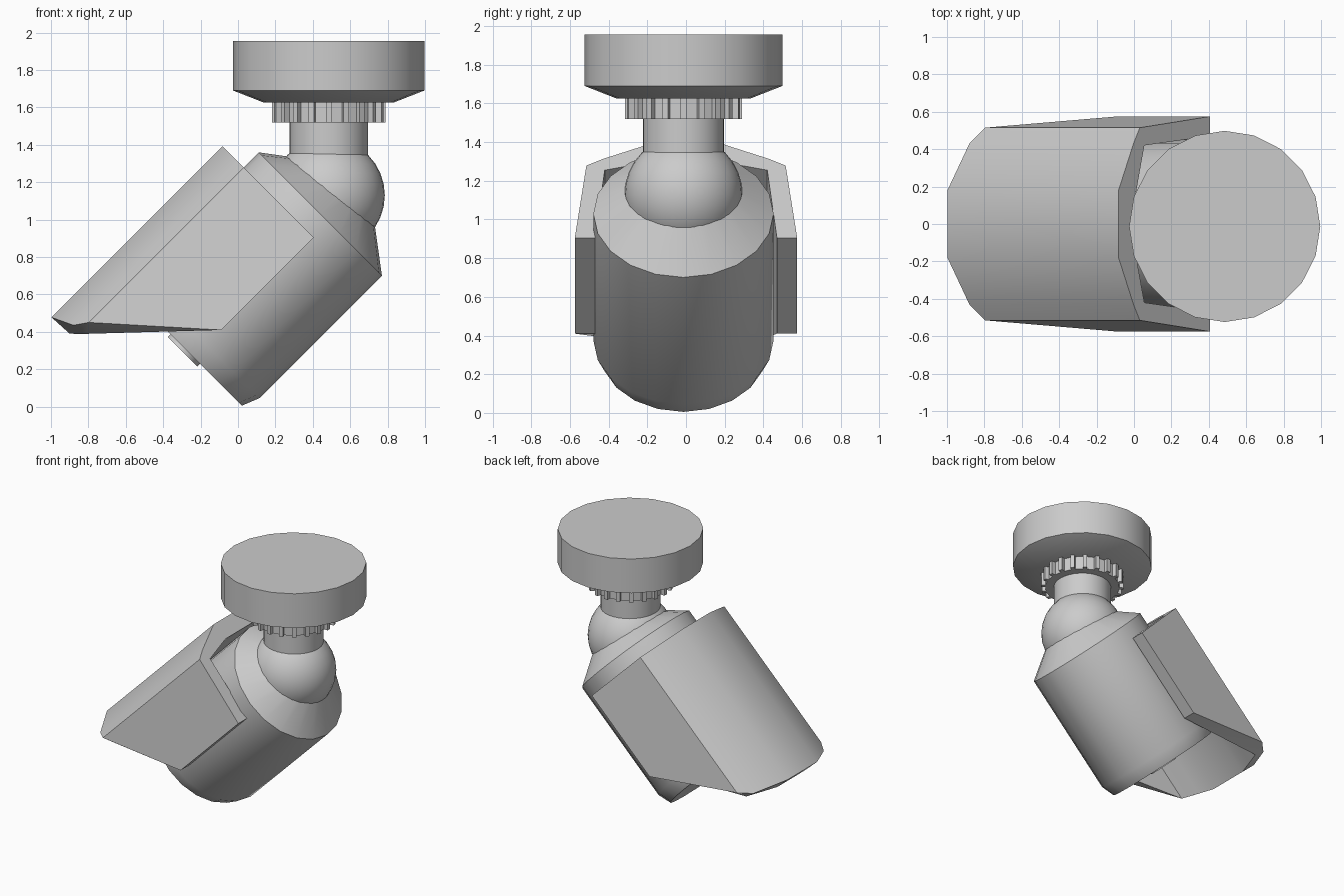
import bpy, bmesh
from math import sin, cos, pi, sqrt, radians
from mathutils import Matrix, Vector

if "Cube" in bpy.data.objects:
    bpy.data.objects.remove(bpy.data.objects["Cube"])

CY = -0.013                       # centre line of the round parts
MX = 0.485                        # mount axis in x
q = sqrt(0.5)
# tilted frame: local x = upward normal, y = sideways, z = along the body to the front
TILT = Matrix(((-q, 0, -q, 0.44), (0, 1, 0, 0), (q, 0, -q, 1.03), (0, 0, 0, 1)))


def finish(bm, name, matrix=None):
    if matrix:
        bm.transform(matrix)
    bmesh.ops.recalc_face_normals(bm, faces=bm.faces)
    mesh = bpy.data.meshes.new(name)
    bm.to_mesh(mesh)
    bm.free()
    ob = bpy.data.objects.new(name, mesh)
    bpy.context.collection.objects.link(ob)
    bpy.ops.object.select_all(action='DESELECT')
    ob.select_set(True)
    bpy.context.view_layer.objects.active = ob
    bpy.ops.object.shade_smooth_by_angle(angle=radians(30))
    return ob


def skin(bm, rings, closed=False):
    """Bridge equal-length vertex rings; cap the ends or join last to first."""
    n = len(rings[0])
    pairs = list(zip(rings, rings[1:]))
    if closed:
        pairs.append((rings[-1], rings[0]))
    for a, b in pairs:
        for i in range(n):
            j = (i + 1) % n
            bm.faces.new((a[i], a[j], b[j], b[i]))
    if not closed:
        bm.faces.new(rings[0])
        bm.faces.new(rings[-1])


def lathe(name, profile, sides, matrix):
    bm = bmesh.new()
    rings = [[bm.verts.new((r * cos(2 * pi * i / sides), r * sin(2 * pi * i / sides), h))
              for i in range(sides)] for r, h in profile]
    skin(bm, rings)
    return finish(bm, name, matrix)


mount = Matrix.Translation((MX, CY, 0))
body = Matrix.Translation((0, CY, 0)) @ TILT

# ceiling plate, neck
lathe("ceiling_base", [(0.345, 1.625), (0.511, 1.69), (0.511, 1.955)], 20, mount)
lathe("neck", [(0.21, 1.28), (0.21, 1.65)], 32, mount)

# toothed locking ring
bm = bmesh.new()
teeth, rings = 20, []
for z in (1.52, 1.63):
    ring = []
    for t in range(teeth):
        for off, r in ((-0.055, 0.272), (-0.05, 0.303), (0.05, 0.303), (0.055, 0.272)):
            a = 2 * pi * t / teeth + off
            ring.append(bm.verts.new((r * cos(a), r * sin(a), z)))
    rings.append(ring)
skin(bm, rings)
finish(bm, "locking_ring", mount)

# ball joint
bm = bmesh.new()
bmesh.ops.create_uvsphere(bm, u_segments=32, v_segments=16, radius=0.305)
finish(bm, "ball_joint", Matrix.Translation((0.48, CY, 1.13)))

# camera housing with rear cone and front bevel, and the lens
lathe("housing", [(0.2, -0.2), (0.466, 0), (0.466, 0.926), (0.428, 1.021)], 20, body)
lathe("lens", [(0.111, 0.98), (0.111, 1.041)], 20, body)

# sun hood: outer and inner half profiles (side, height, front end), mirrored
outer = [(0.18, 0.626, 1.407), (0.43, 0.513, 1.354), (0.515, 0.465, 1.285), (0.575, -0.064, 0.813)]
inner = [(0.165, 0.495, 1.40), (0.29, 0.464, 1.37), (0.42, 0.431, 1.337), (0.47, -0.064, 0.813)]
REAR = 0.113


def arch(half):
    return [(-y, n, s) for y, n, s in reversed(half)] + half


bm = bmesh.new()
sections = []
for o, i in zip(arch(outer), arch(inner)):
    sections.append([bm.verts.new(p) for p in (
        (o[1], o[0], REAR), (o[1], o[0], o[2]), (i[1], i[0], i[2]), (i[1], i[0], REAR))])
skin(bm, sections)
finish(bm, "sun_hood", TILT)
